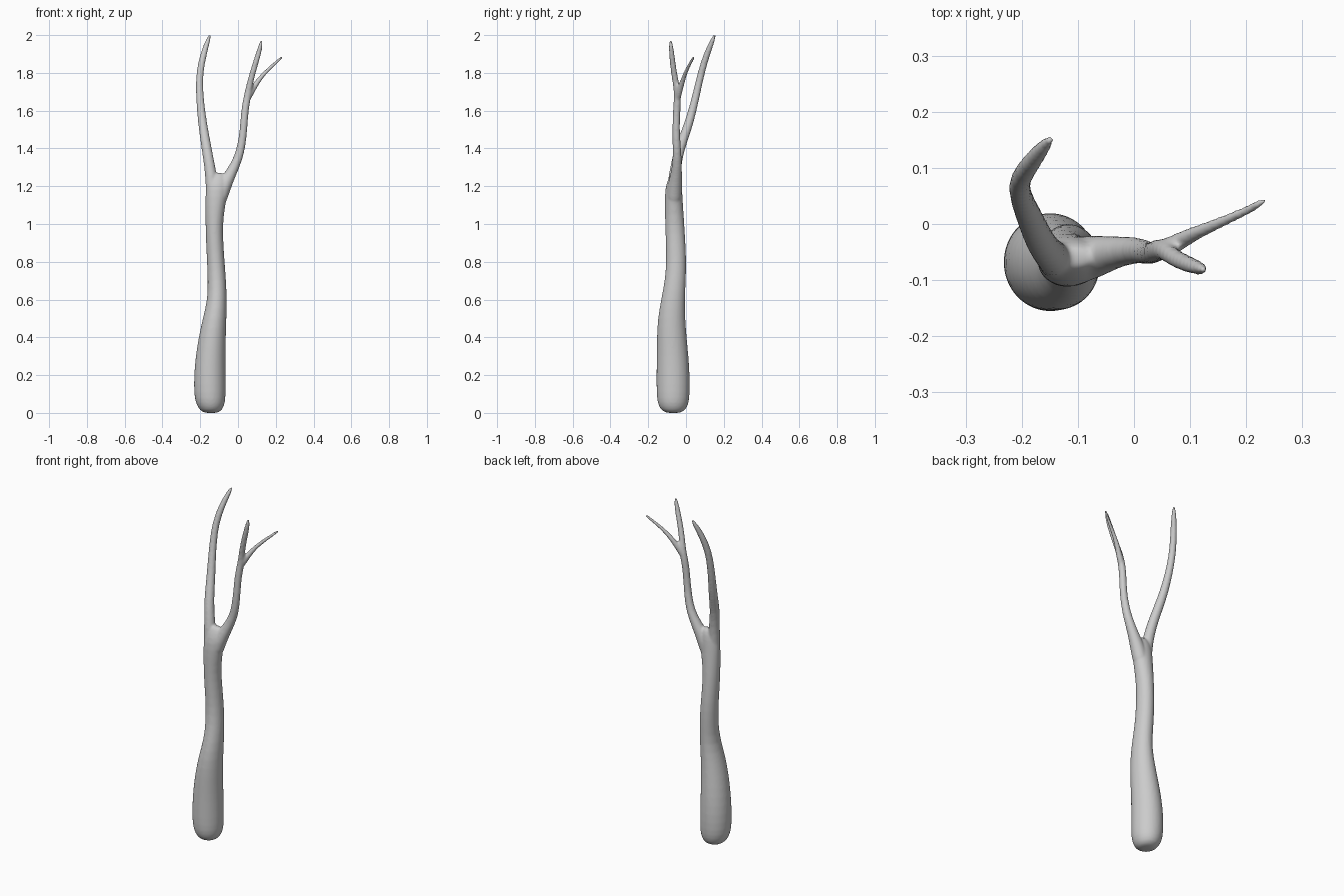
import bpy, bmesh, math
from mathutils import Vector

SIDES = 16
bm = bmesh.new()


def loft(rings):
    """Skin a list of closed vertex rings and cap both ends."""
    for a, b in zip(rings, rings[1:]):
        for i in range(SIDES):
            j = (i + 1) % SIDES
            bm.faces.new((a[i], a[j], b[j], b[i]))
    for ring in (rings[0], rings[-1]):
        c = bm.verts.new(sum((v.co for v in ring), Vector()) / SIDES)
        for i in range(SIDES):
            bm.faces.new((ring[i], ring[(i + 1) % SIDES], c))


def ring(centre, u, v):
    return [bm.verts.new(centre + u * math.cos(2 * math.pi * i / SIDES)
                         + v * math.sin(2 * math.pi * i / SIDES)) for i in range(SIDES)]


def trunk(sections):
    """Horizontal ellipses given as z, x min, x max, y min, y max."""
    loft([ring(Vector(((x0 + x1) / 2, (y0 + y1) / 2, z)),
               Vector(((x1 - x0) / 2, 0, 0)), Vector((0, (y1 - y0) / 2, 0)))
          for z, x0, x1, y0, y1 in sections])


def branch(points):
    """Round tube through points given as x, y, z, radius."""
    p = [Vector(q[:3]) for q in points]
    rings = []
    for i, q in enumerate(points):
        t = (p[min(i + 1, len(p) - 1)] - p[max(i - 1, 0)]).normalized()
        u = Vector((0, 1, 0)).cross(t).normalized()
        rings.append(ring(p[i], u * q[3], t.cross(u) * q[3]))
    loft(rings)


# Trunk with swollen rounded base
trunk([
    (0.000, -0.18, -0.105, -0.105, -0.03),
    (0.015, -0.205, -0.083, -0.135, 0.0),
    (0.05, -0.225, -0.067, -0.152, 0.016),
    (0.10, -0.235, -0.063, -0.158, 0.022),
    (0.20, -0.235, -0.064, -0.158, 0.022),
    (0.30, -0.226, -0.065, -0.157, 0.015),
    (0.40, -0.210, -0.063, -0.156, 0.005),
    (0.50, -0.188, -0.060, -0.151, -0.003),
    (0.60, -0.162, -0.058, -0.133, -0.005),
    (0.70, -0.161, -0.062, -0.113, 0.0),
    (0.80, -0.165, -0.070, -0.105, 0.003),
    (0.90, -0.170, -0.077, -0.108, -0.002),
    (1.00, -0.173, -0.080, -0.111, -0.008),
    (1.10, -0.174, -0.067, -0.114, -0.015),
    (1.19, -0.173, -0.048, -0.112, -0.02),
    (1.24, -0.165, -0.055, -0.095, -0.025),
    (1.27, -0.140, -0.070, -0.078, -0.04),
])
# Long left limb
branch([
    (-0.135, -0.07, 1.10, 0.034), (-0.138, -0.065, 1.22, 0.034),
    (-0.149, -0.055, 1.30, 0.029), (-0.166, -0.035, 1.40, 0.027),
    (-0.183, 0.005, 1.50, 0.025), (-0.196, 0.034, 1.60, 0.022),
    (-0.204, 0.058, 1.70, 0.020), (-0.204, 0.080, 1.80, 0.019),
    (-0.183, 0.110, 1.90, 0.018), (-0.158, 0.142, 1.975, 0.013),
    (-0.147, 0.153, 2.003, 0.006),
])
# Right limb with its upper tip
branch([
    (-0.11, -0.065, 1.10, 0.043), (-0.077, -0.06, 1.20, 0.041),
    (-0.036, -0.05, 1.27, 0.029), (0.003, -0.046, 1.35, 0.024),
    (0.019, -0.050, 1.42, 0.022), (0.030, -0.053, 1.50, 0.020),
    (0.035, -0.050, 1.60, 0.020), (0.051, -0.043, 1.68, 0.020),
    (0.062, -0.052, 1.74, 0.017), (0.077, -0.064, 1.80, 0.016),
    (0.108, -0.076, 1.90, 0.015), (0.121, -0.080, 1.95, 0.011),
    (0.125, -0.082, 1.973, 0.006),
])
# Thin side twig
branch([
    (0.045, -0.045, 1.65, 0.015), (0.070, -0.038, 1.70, 0.018),
    (0.100, -0.020, 1.75, 0.014), (0.140, -0.003, 1.80, 0.011),
    (0.190, 0.018, 1.845, 0.009), (0.226, 0.038, 1.878, 0.008),
    (0.235, 0.043, 1.887, 0.005),
])

bmesh.ops.recalc_face_normals(bm, faces=bm.faces)
mesh = bpy.data.meshes.new("bare_tree")
bm.to_mesh(mesh)
bm.free()
tree = bpy.data.objects.new("bare_tree", mesh)
bpy.context.collection.objects.link(tree)

# Round the tubes, fuse them and blend the forks
tree.modifiers.new("round", 'SUBSURF').levels = 1
tree.modifiers["round"].render_levels = 1
fuse = tree.modifiers.new("fuse", 'REMESH')
fuse.mode = 'VOXEL'
fuse.voxel_size = 0.006
fuse.use_smooth_shade = True
blend = tree.modifiers.new("blend", 'SMOOTH')
blend.factor = 0.5
blend.iterations = 6
